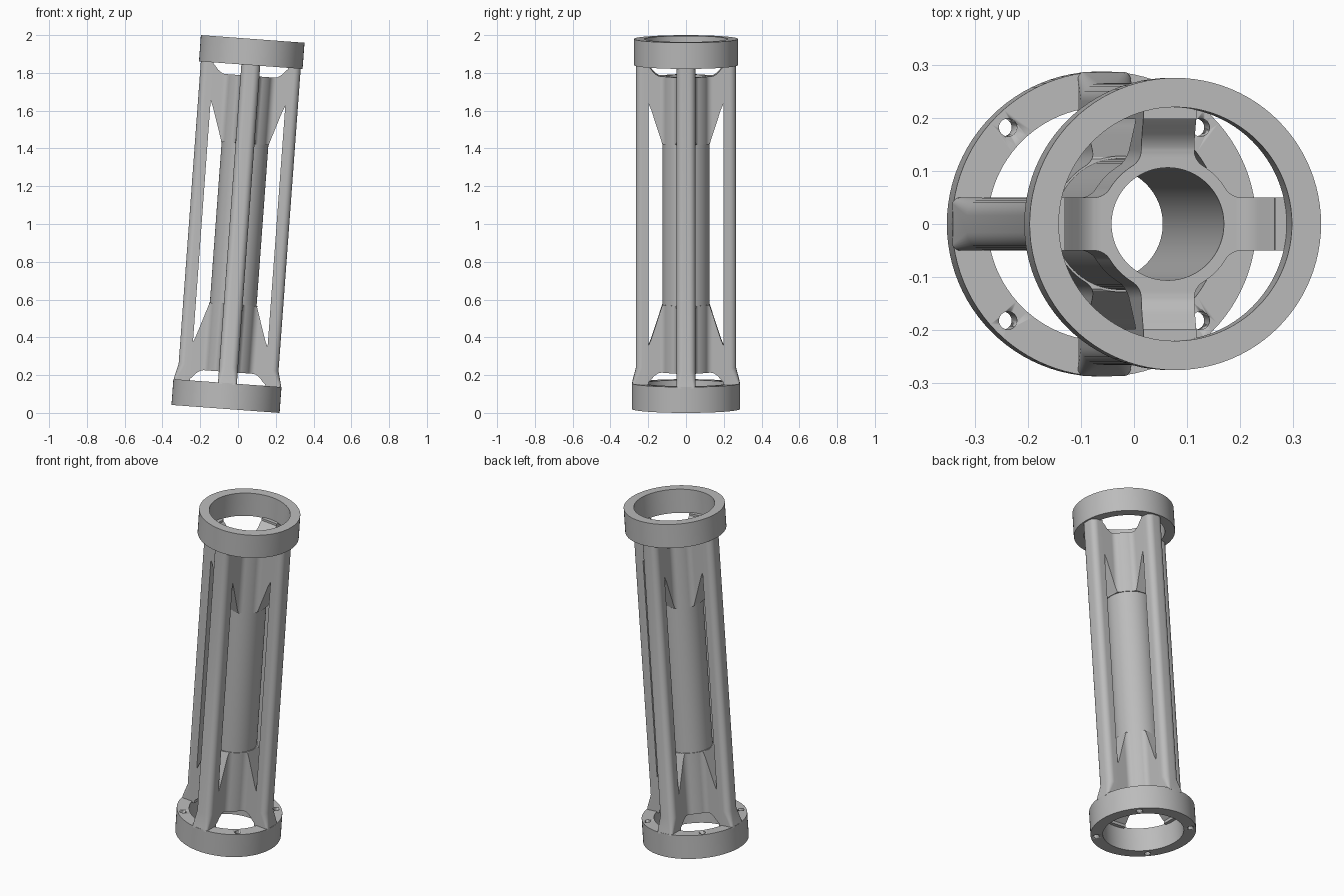
import bpy, bmesh
from math import sin, cos, pi, radians, hypot, atan2
from mathutils import Matrix, Vector

old = bpy.data.objects.get("Cube")
if old:
    bpy.data.objects.remove(old, do_unlink=True)

LENGTH = 1.964
TILT = Matrix.Translation((-0.066, 0, 0.021)) @ Matrix.Rotation(radians(4.2), 4, 'Y')

grey = bpy.data.materials.new("plain grey")
grey.use_nodes = True
grey.diffuse_color = (0.5, 0.5, 0.5, 1)
grey.node_tree.nodes["Principled BSDF"].inputs["Base Color"].default_value = (0.5, 0.5, 0.5, 1)


def finish(name, bm, matrix=TILT):
    """Turn a bmesh into a tilted, smooth-shaded object."""
    bmesh.ops.recalc_face_normals(bm, faces=bm.faces)
    mesh = bpy.data.meshes.new(name)
    bm.to_mesh(mesh)
    bm.free()
    mesh.transform(matrix)
    mesh.materials.append(grey)
    obj = bpy.data.objects.new(name, mesh)
    bpy.context.collection.objects.link(obj)
    bpy.ops.object.select_all(action='DESELECT')
    obj.select_set(True)
    bpy.context.view_layer.objects.active = obj
    bpy.ops.object.shade_smooth_by_angle(angle=radians(25))
    return obj


def loft(name, sections, matrix=TILT, closed=False):
    """Skin a row of matching loops; closed joins the last loop to the first."""
    bm = bmesh.new()
    loops = [[bm.verts.new(p) for p in s] for s in sections]
    pairs = list(zip(loops, loops[1:]))
    if closed:
        pairs.append((loops[-1], loops[0]))
    else:
        bm.faces.new(loops[0])
        bm.faces.new(loops[-1])
    n = len(loops[0])
    for a, b in pairs:
        for i in range(n):
            j = (i + 1) % n
            bm.faces.new((a[i], a[j], b[j], b[i]))
    return finish(name, bm, matrix)


def revolve(name, profile, steps=96):
    """Revolve a closed (radius, height) outline about the axis."""
    turns = [2 * pi * k / steps for k in range(steps)]
    return loft(name, [[(r * cos(a), r * sin(a), z) for r, z in profile] for a in turns],
                closed=True)


# End rings
top_ring = revolve("top_ring", [(0.22, 1.825), (0.275, 1.825), (0.275, LENGTH), (0.22, LENGTH)])
base_ring = revolve("base_ring", [(0.22, 0), (0.287, 0), (0.287, 0.137), (0.22, 0.137)])

# Four bolt holes through the base ring
bm = bmesh.new()
for k in range(4):
    a = pi / 4 + k * pi / 2
    bmesh.ops.create_cone(bm, cap_ends=True, segments=24, radius1=0.017, radius2=0.017, depth=0.4,
                          matrix=Matrix.Translation((0.257 * cos(a), 0.257 * sin(a), 0.07)))
cutter = finish("hole_cutter", bm)
cutter.hide_render = True
mod = base_ring.modifiers.new("holes", 'BOOLEAN')
mod.operation, mod.solver, mod.object = 'DIFFERENCE', 'EXACT', cutter
bpy.ops.object.select_all(action='DESELECT')
base_ring.select_set(True)
bpy.context.view_layer.objects.active = base_ring
bpy.ops.object.modifier_apply(modifier=mod.name)
bpy.data.objects.remove(cutter, do_unlink=True)

# Central tube with slightly thicker ends
BORE, TUBE, SLEEVE = 0.106, 0.124, 0.128
LOW, STEP = 0.196, 0.555
revolve("central_tube", [
    (BORE, LOW), (SLEEVE, LOW), (SLEEVE, STEP), (TUBE, STEP),
    (TUBE, LENGTH - STEP), (SLEEVE, LENGTH - STEP), (SLEEVE, LENGTH - LOW), (BORE, LENGTH - LOW)])

# Web plan: half widths at each radius, with a fillet blending into the tube
HALF, FILLET = 0.05, 0.035
cy = HALF + FILLET
cx = (hypot(SLEEVE + FILLET, 0) ** 2 - cy ** 2) ** 0.5
start = atan2(cy, cx)
plan = []
for k in range(9):
    a = pi + start + (pi / 2 - start) * k / 8
    plan.append((cx + FILLET * cos(a), cy + FILLET * sin(a)))
plan += [(r, HALF) for r in (0.145, 0.16, 0.17, 0.185, 0.205)]


def lerp_profile(points, r):
    """Read a height from a piecewise-linear curve."""
    if r <= points[0][0]:
        return points[0][1]
    for (r0, z0), (r1, z1) in zip(points, points[1:]):
        if r <= r1:
            return z0 + (z1 - z0) * (r - r0) / (r1 - r0)
    return points[-1][1]


END_EDGE = [(0.13, LOW), (0.15, LOW - 0.003), (0.17, LOW - 0.02), (0.2, 0.14)]
SLOPE = [(0.125, STEP), (0.2, 0.325)]


def web_sections(flip):
    rows = []
    for r, w in plan:
        z0, z1 = lerp_profile(END_EDGE, r), lerp_profile(SLOPE, r)
        if flip:
            z0, z1 = LENGTH - z0, LENGTH - z1
        rows.append([(r, -w, z0), (r, w, z0), (r, w, z1), (r, -w, z1)])
    return rows


def rod_section(z, outer, inner=0.198, rad=0.034):
    """Bar outline with rounded outer corners."""
    pts = [(inner, -HALF, z)]
    for sign in (-1, 1):
        for k in range(9):
            a = sign * (pi / 2) * ((8 - k) / 8 if sign < 0 else k / 8)
            pts.append((outer - rad + rad * cos(a), sign * (HALF - rad) + rad * sin(a), z))
    pts.append((inner, HALF, z))
    return pts


# Four rods with flared feet, each joined to the tube by two webs
rod_rows = [rod_section(0.13, 0.286, rad=0.012), rod_section(0.145, 0.284, rad=0.014),
            rod_section(0.22, 0.265), rod_section(1.83, 0.265)]
for k, side in enumerate(("left", "back", "right", "front")):
    place = TILT @ Matrix.Rotation(k * pi / 2, 4, 'Z')
    loft(side + "_rod", rod_rows, place)
    loft(side + "_lower_web", web_sections(False), place)
    loft(side + "_upper_web", web_sections(True), place)
